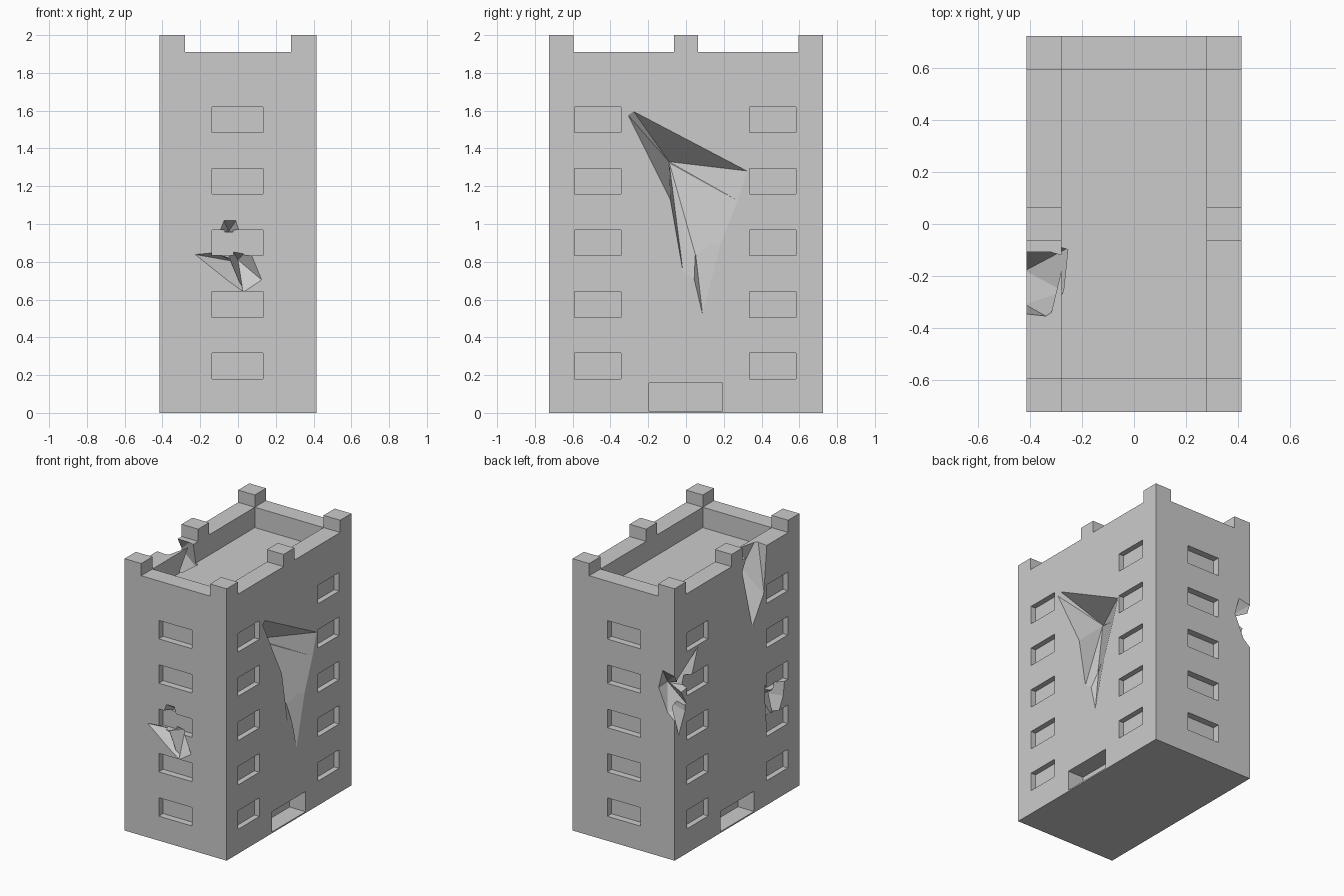
import bpy, bmesh
from mathutils import Vector

if "Cube" in bpy.data.objects:
    bpy.data.objects.remove(bpy.data.objects["Cube"])

HX, HY = 0.415, 0.725          # half footprint
WALL_TOP, ROOF, TOP = 1.91, 1.76, 2.0
OUT = 0.004                    # how far cutters stick out of the wall


def box(bm, x0, x1, y0, y1, z0, z1):
    x0, x1 = sorted((x0, x1))
    y0, y1 = sorted((y0, y1))
    v = bmesh.ops.create_cube(bm, size=1)["verts"]
    for p in v:
        p.co = ((x0 + x1) / 2 + p.co.x * (x1 - x0),
                (y0 + y1) / 2 + p.co.y * (y1 - y0),
                (z0 + z1) / 2 + p.co.z * (z1 - z0))


def finish(bm, name):
    me = bpy.data.meshes.new(name)
    bmesh.ops.recalc_face_normals(bm, faces=bm.faces[:])
    bm.to_mesh(me)
    bm.free()
    ob = bpy.data.objects.new(name, me)
    bpy.context.collection.objects.link(ob)
    return ob


def boolean(target, cutter, op='DIFFERENCE'):
    m = target.modifiers.new("bool", 'BOOLEAN')
    m.operation, m.object, m.solver = op, cutter, 'EXACT'
    bpy.context.view_layer.objects.active = target
    bpy.ops.object.modifier_apply(modifier=m.name)
    bpy.data.objects.remove(cutter)


def hull_cut(target, points):
    bm = bmesh.new()
    for p in points:
        bm.verts.new(Vector(p))
    r = bmesh.ops.convex_hull(bm, input=bm.verts[:])
    junk = [g for g in r["geom_interior"] if isinstance(g, bmesh.types.BMVert)]
    bmesh.ops.delete(bm, geom=junk, context='VERTS')
    boolean(target, finish(bm, "damage_cutter"))


def front(pts, apex, d):
    return [(x, -HY - OUT, z) for x, z in pts] + [(apex[0], -HY + d, apex[1])]


def side(s, pts, apex, d):
    return [(s * (HX + OUT), y, z) for y, z in pts] + [(s * (HX - d), apex[0], apex[1])]


# Main block with notched parapet
bm = bmesh.new()
box(bm, -HX, HX, -HY, HY, 0, TOP)
building = finish(bm, "building")

# Gaps between the raised roof posts
bm = bmesh.new()
box(bm, -0.28, 0.28, -1, 1, WALL_TOP, 2.2)
cut = finish(bm, "gap_cutter")
boolean(building, cut)
for y0, y1 in ((-0.595, -0.063), (0.063, 0.595)):
    bm = bmesh.new()
    box(bm, -1, 1, y0, y1, WALL_TOP, 2.2)
    boolean(building, finish(bm, "gap_cutter"))

# Sunken roof
bm = bmesh.new()
box(bm, -0.28, 0.28, -0.595, 0.595, ROOF, 2.2)
boolean(building, finish(bm, "roof_cutter"))

# Window and doorway recesses on all four walls
bm = bmesh.new()
for i in range(5):
    z0 = 0.18 + i * 0.326
    z1 = z0 + 0.136
    for s in (-1, 1):
        box(bm, -0.137, 0.133, s * (HY - 0.05), s * (HY + 0.05), z0, z1)
        for y0, y1 in ((-0.59, -0.345), (0.335, 0.582)):
            box(bm, s * (HX - 0.04), s * (HX + 0.05), y0, y1, z0, z1)
for s in (-1, 1):
    box(bm, s * (HX - 0.13), s * (HX + 0.05), -0.197, 0.192, 0.01, 0.158)
boolean(building, finish(bm, "window_cutter"))

# Large gash in the right wall: three wedges sharing one deep point
deep = (-0.09, 1.33)
hull_cut(building, side(1, [(-.31, 1.58), (-.28, 1.60), (.33, 1.28), (.28, 1.12), (-.08, 1.12)], deep, .22))
hull_cut(building, side(1, [(-.085, 1.14), (.32, 1.27), (.28, 1.12), (.10, .66), (.04, .70), (-.015, .74)], deep, .215))
hull_cut(building, side(1, [(.04, .71), (.09, .50), (.10, .66), (.20, .93)], (.05, .85), .06))

# Broken parapet on the left wall
hull_cut(building, [(-.42, -.13, 1.95), (-.42, -.35, 1.95), (-.33, -.36, 1.95), (-.275, -.13, 1.95),
                    (-.42, -.06, 1.82), (-.42, -.31, 1.56), (-.42, -.18, 1.37),
                    (-.25, -.09, 1.71), (-.27, -.26, 1.74)])

# Bite out of the back left corner
hull_cut(building, [(-.285, .73, 1.24), (-.32, .73, 1.38), (-.42, .73, 1.36), (-.42, .73, 1.02),
                    (-.36, .73, 1.07), (-.42, .59, 1.10), (-.29, .63, 1.25)])
hull_cut(building, [(-.42, .445, 1.48), (-.42, .55, 1.22), (-.42, .70, 1.20), (-.42, .70, 1.32),
                    (-.31, .64, 1.25)])
hull_cut(building, [(-.42, .73, 1.06), (-.42, .68, .89), (-.42, .60, 1.05), (-.42, .60, 1.15),
                    (-.34, .66, 1.12)])

# Fan-shaped damage on the front wall
hull_cut(building, front([(-.235, .84), (-.13, .85), (-.05, .82), (.03, .635), (-.06, .70)], (-.01, .80), .10))
hull_cut(building, front([(.028, .633), (.13, .70), (.055, .80), (.06, .87), (-.045, .89), (-.05, .83)], (.0, .81), .11))
hull_cut(building, front([(-.10, .955), (-.075, 1.02), (-.01, 1.02), (.01, .955)], (-.05, .96), .09))

# Smaller damage on the left wall
hull_cut(building, side(-1, [(-.32, .90), (-.39, .83), (-.45, .556), (-.33, .61)], (-.41, .76), .10))
hull_cut(building, side(-1, [(-.565, .89), (-.54, .73), (-.448, .55), (-.385, .82)], (-.43, .77), .11))

for p in building.data.polygons:
    p.use_smooth = False
